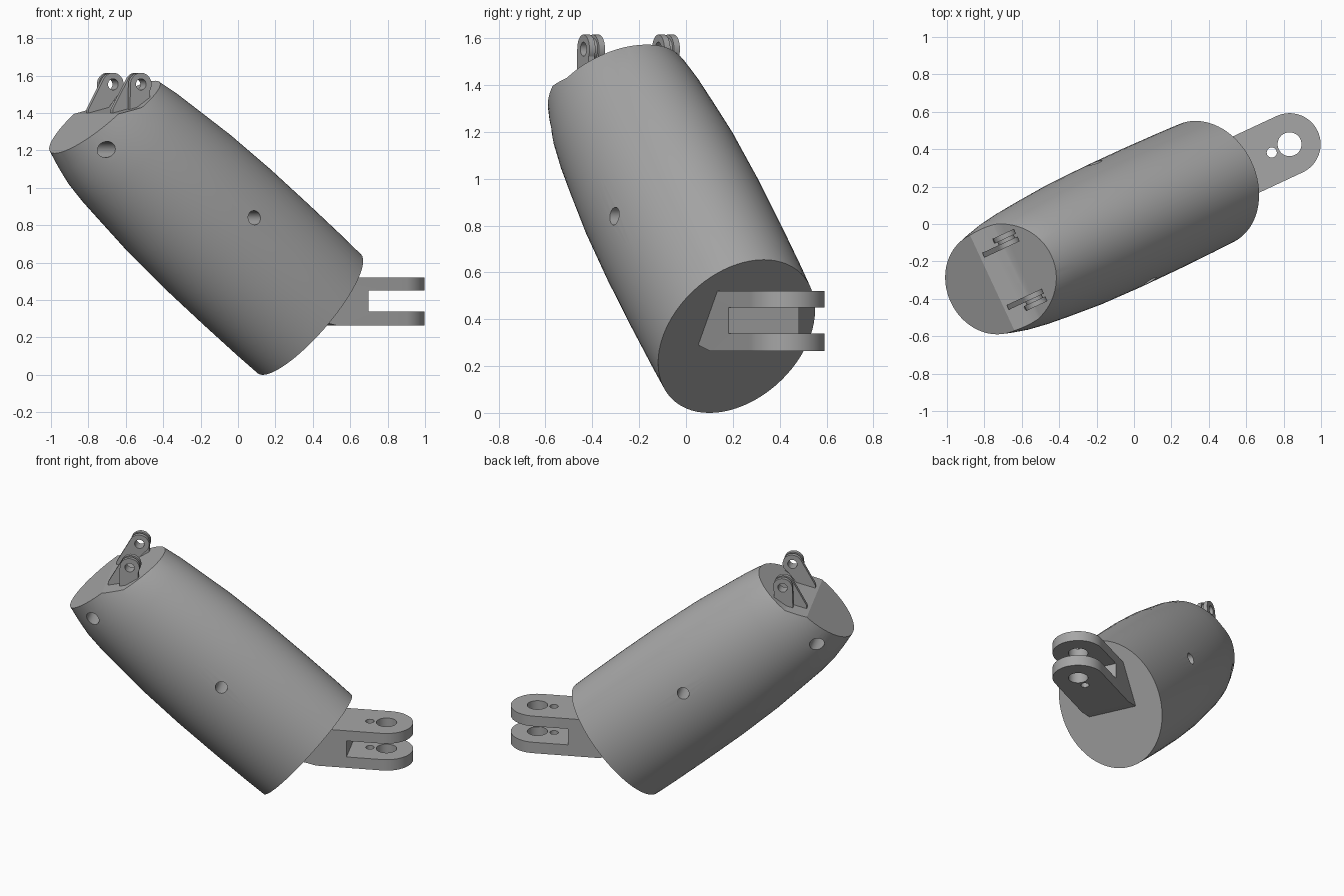
import bpy, bmesh, math
from math import sin, cos, pi, radians

if "Cube" in bpy.data.objects:
    bpy.data.objects.remove(bpy.data.objects["Cube"])

HEADING, TILT, MID = radians(25), radians(40), 0.035

steel = bpy.data.materials.new("plain_grey")
steel.use_nodes = True
GREY = (0.38, 0.38, 0.38, 1)
steel.diffuse_color = GREY
steel.node_tree.nodes["Principled BSDF"].inputs["Base Color"].default_value = GREY


def make(name, bm):
    bmesh.ops.recalc_face_normals(bm, faces=bm.faces)
    mesh = bpy.data.meshes.new(name)
    bm.to_mesh(mesh)
    bm.free()
    mesh.materials.append(steel)
    ob = bpy.data.objects.new(name, mesh)
    ob.rotation_euler.z = HEADING
    bpy.context.collection.objects.link(ob)
    return ob


def loft(name, rings):
    """Skin closed rings of equal length and cap both ends."""
    bm = bmesh.new()
    loops = [[bm.verts.new(p) for p in ring] for ring in rings]
    n = len(loops[0])
    for a, b in zip(loops, loops[1:]):
        for i in range(n):
            bm.faces.new((a[i], a[(i + 1) % n], b[(i + 1) % n], b[i]))
    bm.faces.new(loops[0])
    bm.faces.new(loops[-1])
    return make(name, bm)


def prism(name, outline, axis, lo, hi):
    """Extrude a flat outline along z (plan) or along y (side profile)."""
    place = (lambda a, b, h: (a, b, h)) if axis == "z" else (lambda a, b, h: (a, h, b))
    return loft(name, [[place(a, b, h) for a, b in outline] for h in (lo, hi)])


def arc(cx, cy, r, start=0, end=360, n=32):
    full = end - start == 360
    steps = n if full else n + 1
    return [(cx + r * cos(radians(start + (end - start) * i / n)),
             cy + r * sin(radians(start + (end - start) * i / n))) for i in range(steps)]


def boolean(ob, others, operation="DIFFERENCE"):
    bpy.context.view_layer.objects.active = ob
    for other in others:
        other.hide_render = True
        mod = ob.modifiers.new("cut", "BOOLEAN")
        mod.operation, mod.solver, mod.object = operation, "EXACT", other
        bpy.ops.object.modifier_apply(modifier=mod.name)
        bpy.data.objects.remove(other)


def smooth(ob, angle=25):
    bpy.ops.object.select_all(action="DESELECT")
    ob.select_set(True)
    bpy.context.view_layer.objects.active = ob
    bpy.ops.object.shade_smooth_by_angle(angle=radians(angle))


# Barrel: elliptical sections along a tilted axis (distance, tall radius, wide radius)
SECTIONS = [(0, .427, .347), (.15, .431, .351), (.4, .433, .355), (.7, .432, .356),
            (1.0, .421, .351), (1.22, .402, .338), (1.38, .388, .326), (1.5, .37, .312),
            (1.6, .342, .293), (1.7, .308, .27), (1.95, .2, .19)]
rings = []
for t, tall, wide in SECTIONS:
    ring = []
    for a in range(72):
        s, v = tall * sin(a * pi / 36), wide * cos(a * pi / 36)
        ring.append((.436 - t * cos(TILT) + s * sin(TILT), MID + v,
                     .327 + t * sin(TILT) + s * cos(TILT)))
    rings.append(ring)
barrel = loft("barrel", rings)

# Kinked upper end and the cross holes
end_cut = prism("end_cutter", [(-1.5, .81), (-.82, 1.395), (-.68, 1.43), (-.3, 1.69),
                               (-.3, 2.2), (-1.5, 2.2)], "y", -1, 1)
holes = [prism("hole_cutter", arc(u, z, r), "y", -1, 1)
         for u, z, r in ((-.05, .84, .038), (-.88, 1.205, .043))]
boolean(barrel, [end_cut] + holes)
smooth(barrel)

# Lower fork: rounded tab with slot, pin holes and a sloped underside by the barrel
EYE, HALF = .934, .166
fork = prism("lower_fork", [(.3, MID - HALF)] + arc(EYE, MID, HALF, -90, 90)
             + [(.3, MID + HALF)], "z", .265, .52)
boolean(fork, [
    prism("slot_cutter", [(.71, .34), (1.3, .34), (1.3, .45), (.71, .45)], "y", -1, 1),
    prism("slope_cutter", [(.518, .265), (.2, .335), (.2, .2), (.518, .2)], "y", -1, 1),
    prism("pin_cutter", arc(EYE, MID, .064), "z", 0, 1),
    prism("lock_cutter", arc(.829, MID, .027), "z", 0, 1)])
smooth(fork)

# Upper ears: slanted arm, outer lug and a spacer joining them, mirrored
PIN_U, PIN_Z, R = -.655, 1.553, .062
arm = [(-.72, 1.38), (-.8, 1.38), (-.8, 1.42)]
lug = [(-.6, 1.38), (-.72, 1.38), (-.72, 1.43)]
for side, word in ((1, "left"), (-1, "right")):
    parts = (("inner_arm", arm + arc(PIN_U, PIN_Z, R, 150, -60), .14, .168),
             ("outer_lug", lug + arc(PIN_U, PIN_Z, R, 180, -30), .185, .213),
             ("spacer", arc(PIN_U, PIN_Z, .048), .16, .19))
    for name, outline, lo, hi in parts:
        ear = prism(word + "_" + name, outline, "y", MID + side * lo, MID + side * hi)
        boolean(ear, [prism("eye_cutter", arc(PIN_U, PIN_Z, .03), "y", -1, 1)])
        smooth(ear)
